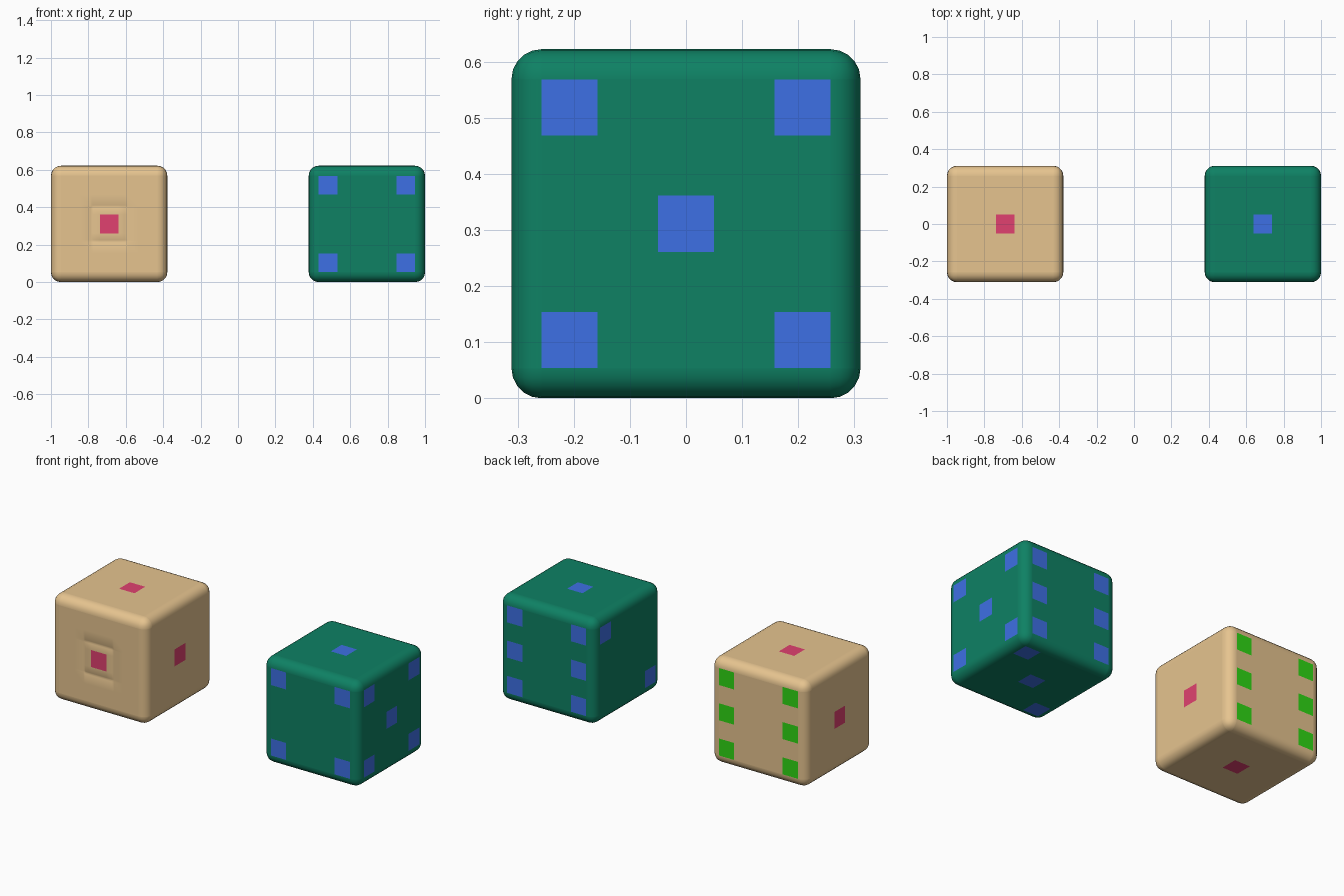
import bpy, bmesh
from mathutils import Vector

if "Cube" in bpy.data.objects:
    bpy.data.objects.remove(bpy.data.objects["Cube"])

HALF = 0.311      # half the side of a die
BEVEL = 0.053     # edge rounding
PIP = 0.05        # half the side of a square pip
STEP = 0.2073     # spacing of the pip grid


def material(name, rgb):
    m = bpy.data.materials.new(name)
    m.diffuse_color = (*rgb, 1)
    m.use_nodes = True
    m.node_tree.nodes["Principled BSDF"].inputs["Base Color"].default_value = m.diffuse_color
    return m


tan = material("tan", (0.79, 0.55, 0.275))
pink = material("pink", (0.75, 0.053, 0.16))
lime = material("lime", (0.028, 0.68, 0.007))
green = material("green", (0.0044, 0.22, 0.127))
blue = material("blue", (0.048, 0.162, 0.78))

# Pip layouts, as grid positions on the two axes across a face
ONE = [(0, 0)]
TWO = [(1, 1), (-1, -1)]
THREE = TWO + ONE
FOUR = [(i, j) for i in (-1, 1) for j in (-1, 1)]
FIVE = FOUR + ONE
SIX = [(i, j) for i in (-1, 1) for j in (-1, 0, 1)]


def die(name, x, mats, faces, groove=False):
    """faces maps (axis, sign) to (pip layout, material slot)."""
    bm = bmesh.new()
    bmesh.ops.create_cube(bm, size=2 * HALF)
    bmesh.ops.bevel(bm, geom=bm.edges[:], offset=BEVEL, segments=5,
                    profile=0.5, affect='EDGES')
    # Cut the outlines of the pips into the faces
    cuts = [k * STEP + s * PIP for k in (-1, 0, 1) for s in (-1, 1)]
    if groove:
        cuts += [s * c for c in (0.086, 0.093, 0.1) for s in (-1, 1)]
    for axis in range(3):
        normal = Vector((0, 0, 0))
        normal[axis] = 1
        for c in cuts:
            bmesh.ops.bisect_plane(bm, geom=bm.verts[:] + bm.edges[:] + bm.faces[:],
                                   plane_co=normal * c, plane_no=normal, dist=1e-5)
    # Colour the pips
    for f in bm.faces:
        f.smooth = True
        c = f.calc_center_median()
        for (axis, sign), (layout, slot) in faces.items():
            if c[axis] * sign < HALF - 1e-4:
                continue
            u, v = [c[a] for a in range(3) if a != axis]
            if any(abs(u - i * STEP) < PIP and abs(v - j * STEP) < PIP
                   for i, j in layout):
                f.material_index = slot
    # Faint square groove around the front pip
    if groove:
        for v in bm.verts:
            if v.co.y < -HALF + 1e-4 and abs(max(abs(v.co.x), abs(v.co.z)) - 0.093) < 1e-3:
                v.co.y += 0.003
    me = bpy.data.meshes.new(name)
    bm.to_mesh(me)
    bm.free()
    for m in mats:
        me.materials.append(m)
    ob = bpy.data.objects.new(name, me)
    ob.location = (x, 0, HALF)
    bpy.context.collection.objects.link(ob)


# Tan die: single pips all round, six on the back
die("tan_die", -1 + HALF, [tan, pink, lime], {
    (0, 1): (ONE, 1), (0, -1): (ONE, 1), (1, -1): (ONE, 1),
    (2, 1): (ONE, 1), (2, -1): (ONE, 1), (1, 1): (SIX, 2)}, groove=True)

# Green die: ordinary one to six
die("green_die", 1 - HALF, [green, blue], {
    (2, 1): (ONE, 1), (0, -1): (TWO, 1), (2, -1): (THREE, 1),
    (1, -1): (FOUR, 1), (0, 1): (FIVE, 1), (1, 1): (SIX, 1)})
